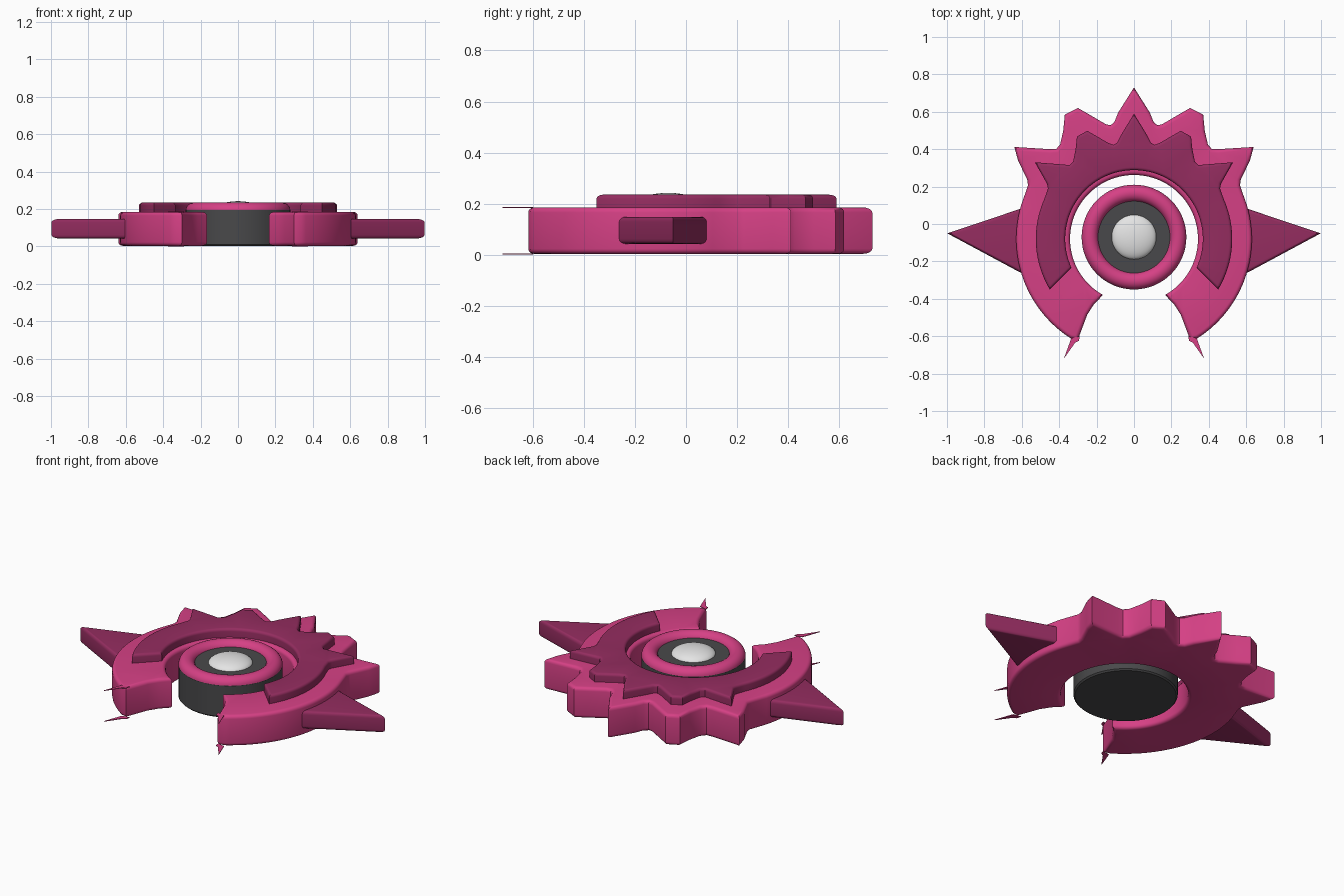
import bpy, bmesh, math

if "Cube" in bpy.data.objects:
    bpy.data.objects.remove(bpy.data.objects["Cube"])

CY = -0.08  # centre of the ring arcs


def material(name, rgb):
    m = bpy.data.materials.new(name)
    m.diffuse_color = (*rgb, 1)
    m.use_nodes = True
    m.node_tree.nodes["Principled BSDF"].inputs["Base Color"].default_value = m.diffuse_color
    return m


PINK = material("pink", (0.67, 0.052, 0.235))
PLUM = material("plum", (0.30, 0.026, 0.117))
GREY = material("charcoal", (0.066, 0.066, 0.069))
WHITE = material("white", (0.78, 0.78, 0.78))


def finish(bm, name, mat):
    bmesh.ops.recalc_face_normals(bm, faces=bm.faces)
    me = bpy.data.meshes.new(name)
    bm.to_mesh(me)
    bm.free()
    ob = bpy.data.objects.new(name, me)
    bpy.context.collection.objects.link(ob)
    me.materials.append(mat)
    bpy.ops.object.select_all(action='DESELECT')
    ob.select_set(True)
    bpy.context.view_layer.objects.active = ob
    bpy.ops.object.shade_smooth_by_angle(angle=math.radians(32))
    return ob


def arc(r, a0, a1, n):
    steps = [math.radians(a0 + (a1 - a0) * i / n) for i in range(n + 1)]
    return [(r * math.cos(a), CY + r * math.sin(a)) for a in steps]


def mirrored(half):
    """Close a right-hand outline, first and last points lie on x = 0."""
    return half + [(-x, y) for x, y in reversed(half[1:-1])]


def slab(name, pts, z0, z1, mat, bevel=0.0, both=True):
    """Extruded outline with rounded top (and bottom) rims."""
    bm = bmesh.new()
    base = bm.faces.new([bm.verts.new((x, y, z0)) for x, y in pts])
    ext = bmesh.ops.extrude_face_region(bm, geom=[base], use_keep_orig=True)
    for v in ext["geom"]:
        if isinstance(v, bmesh.types.BMVert):
            v.co.z = z1
    bmesh.ops.recalc_face_normals(bm, faces=bm.faces)
    if bevel:
        rim = [e for e in bm.edges
               if abs(e.verts[0].co.z - e.verts[1].co.z) < 1e-5
               and (both or e.verts[0].co.z > z0 + 1e-4)]
        bmesh.ops.bevel(bm, geom=rim, offset=bevel, segments=4, profile=0.5,
                        affect='EDGES', clamp_overlap=False)
    big = [f for f in bm.faces if len(f.verts) > 4]
    bmesh.ops.triangulate(bm, faces=big)
    return finish(bm, name, mat)


def lathe(name, profile, mat, cy=-0.07, n=64):
    """Revolve an (r, z) profile about the vertical hub axis."""
    bm = bmesh.new()
    vs = [bm.verts.new((r, 0, z)) for r, z in profile]
    es = [bm.edges.new(p) for p in zip(vs, vs[1:])]
    bmesh.ops.spin(bm, geom=vs + es, cent=(0, 0, 0), axis=(0, 0, 1),
                   angle=2 * math.pi, steps=n, use_duplicate=False)
    bmesh.ops.remove_doubles(bm, verts=bm.verts, dist=1e-4)
    bmesh.ops.translate(bm, verts=bm.verts, vec=(0, cy, 0))
    return finish(bm, name, mat)


# Spiked outer body, open at the front
body = [(0, 0.73), (0.085, 0.595), (0.105, 0.545), (0.125, 0.528), (0.15, 0.533),
        (0.23, 0.58), (0.30, 0.62), (0.37, 0.585), (0.378, 0.50), (0.395, 0.425),
        (0.415, 0.402), (0.45, 0.40), (0.64, 0.412), (0.62, 0.34), (0.57, 0.235),
        (0.567, 0.205)]
body += arc(0.63, 17, -57.5, 28)
body += [(0.30, -0.618), (0.25, -0.485), (0.215, -0.43)]
body += arc(0.342, -61, 90, 44)
slab("outer_body", mirrored(body), 0.003, 0.185, PINK, 0.02)

# Raised inner crest plate
crest = [(0, 0.59), (0.07, 0.475), (0.09, 0.435), (0.11, 0.423), (0.135, 0.432),
         (0.25, 0.498), (0.305, 0.468), (0.312, 0.40), (0.325, 0.335),
         (0.345, 0.315), (0.38, 0.318), (0.53, 0.33), (0.465, 0.215), (0.46, 0.19)]
crest += arc(0.525, 24, -31, 22)
crest += [(0.335, -0.235)]
crest += arc(0.368, -21, 90, 36)
slab("crest_plate", mirrored(crest), 0.17, 0.235, PLUM, 0.016, both=False)

for side, s in (("left", -1), ("right", 1)):
    # Side blade
    blade = [(s * 0.56, 0.097), (s * 0.998, -0.05), (s * 0.56, -0.285)]
    slab(side + "_blade", blade, 0.042, 0.148, PLUM, 0.02)
    # Thin barbs on the upper and lower rims of the front tips
    barb = [(s * x, y) for x, y in ((0.29, -0.60), (0.295, -0.625), (0.315, -0.635),
                                    (0.375, -0.72), (0.335, -0.61))]
    for level, z in (("lower", 0.0), ("upper", 0.182)):
        slab(f"{side}_{level}_barb", barb, z, z + 0.004, PINK)

# Central hub: drum, rounded ring and domed gem
lathe("hub_drum", [(0, 0.003), (0.272, 0.003), (0.28, 0.011), (0.28, 0.195),
                   (0.27, 0.205), (0, 0.205)], GREY)
ring = [(0.235 + 0.045 * math.cos(a), 0.192 + 0.043 * math.sin(a))
        for a in (math.pi * i / 12 for i in range(13))]
lathe("hub_ring", ring, PINK)
dome = [(0.12 * math.cos(a), 0.2 + 0.042 * math.sin(a))
        for a in (math.pi / 2 * i / 10 for i in range(11))]
lathe("hub_dome", dome, WHITE, n=48)
